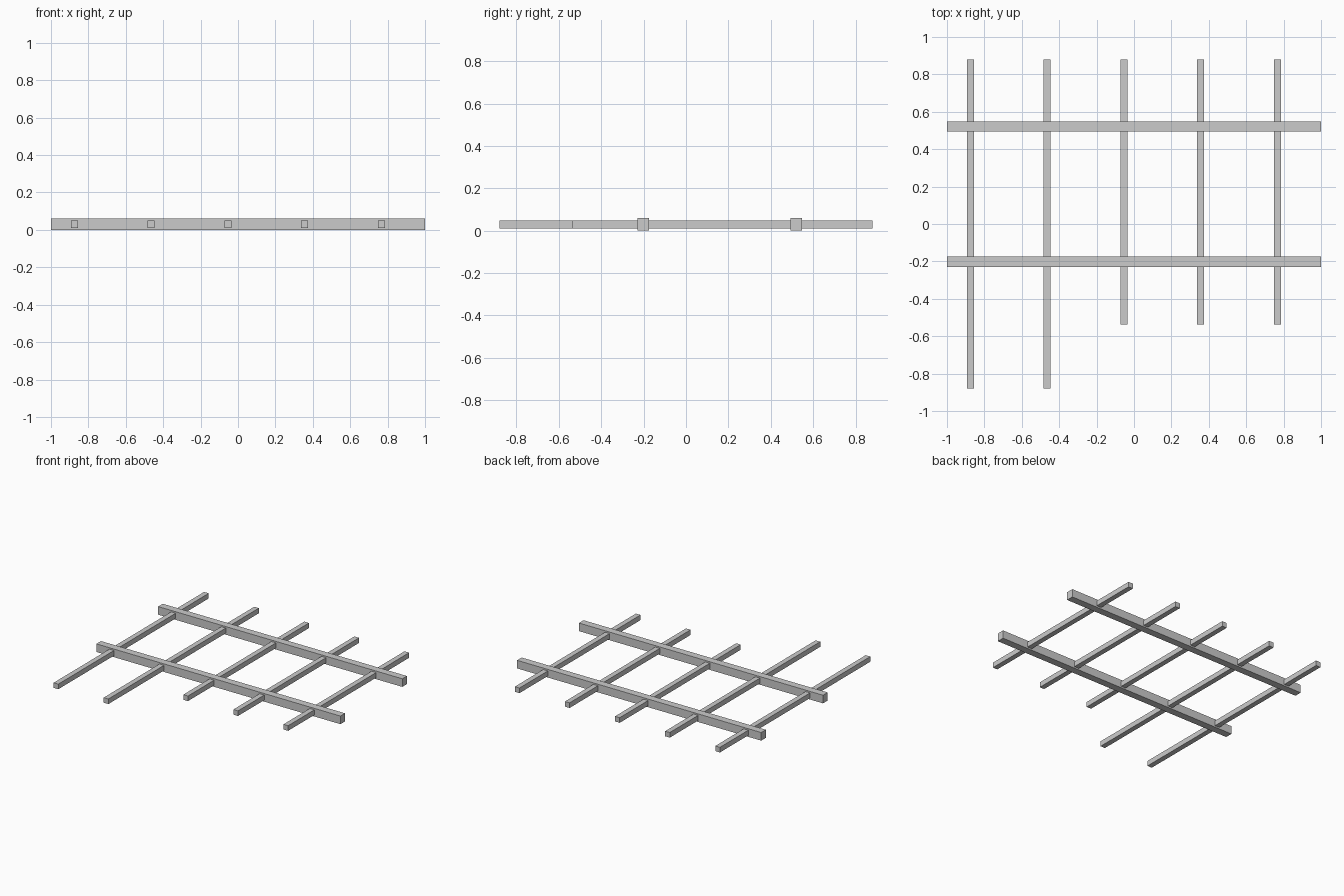
import bpy

if "Cube" in bpy.data.objects:
    bpy.data.objects.remove(bpy.data.objects["Cube"])

RAIL_W, RAIL_H = 0.054, 0.06
SLAT = 0.038


def box(name, lo, hi):
    """Axis-aligned box between two corners."""
    bpy.ops.mesh.primitive_cube_add(size=1, location=[(a + b) / 2 for a, b in zip(lo, hi)])
    ob = bpy.context.object
    ob.name = name
    ob.scale = [b - a for a, b in zip(lo, hi)]
    bpy.ops.object.transform_apply(location=False, rotation=False, scale=True)
    return ob


# Two long rails running along x
for name, y in (("front_rail", -0.202), ("back_rail", 0.521)):
    box(name, (-1, y - RAIL_W / 2, 0), (1, y + RAIL_W / 2, RAIL_H))

# Five thin slats passing through the rails; the right three are cut short at the front
for i in range(5):
    x = -0.875 + i * 0.4105
    front = -0.88 if i < 2 else -0.536
    box(f"slat_{i + 1}",
        (x - SLAT / 2, front, RAIL_H / 2 - SLAT / 2),
        (x + SLAT / 2, 0.88, RAIL_H / 2 + SLAT / 2))
